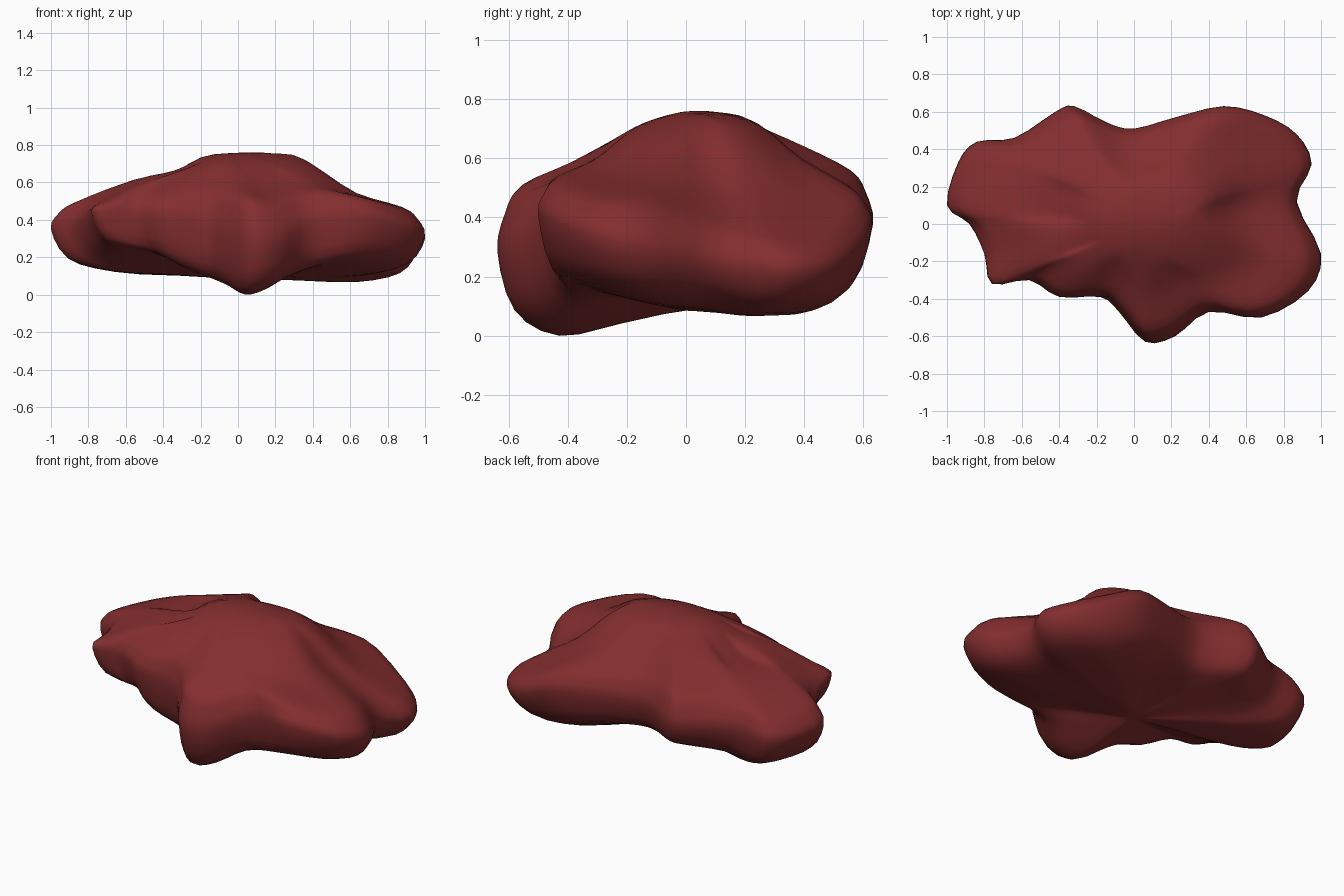
import bpy
import bmesh
from mathutils import Vector

cube = bpy.data.objects.get("Cube")
if cube:
    bpy.data.objects.remove(cube, do_unlink=True)

# Lobes of the lump, counter-clockwise from the right hand notch:
# rim x, rim y, rim height, shoulder height, underside height
LOBES = [
    (.87, .12, .25, .40, .09),
    (.95, .32, .22, .35, .07),
    (.87, .48, .23, .36, .07),
    (.70, .58, .28, .42, .08),
    (.48, .63, .37, .50, .13),
    (.22, .57, .39, .52, .17),
    (.0, .51, .39, .53, .18),
    (-.14, .54, .40, .54, .19),
    (-.32, .63, .38, .56, .20),
    (-.42, .60, .38, .55, .19),
    (-.64, .46, .37, .53, .15),
    (-.84, .44, .34, .49, .12),
    (-.94, .33, .34, .48, .12),
    (-1, .10, .35, .49, .13),
    (-.88, .0, .37, .52, .15),
    (-.80, -.16, .42, .52, .20),
    (-.76, -.32, .44, .51, .24),
    (-.56, -.30, .43, .54, .20),
    (-.40, -.39, .42, .54, .14),
    (-.18, -.39, .38, .55, .08),
    (-.08, -.47, .33, .53, .05),
    (.06, -.63, .29, .51, .0),
    (.22, -.60, .29, .49, .03),
    (.40, -.47, .38, .54, .10),
    (.68, -.50, .41, .53, .16),
    (.93, -.36, .35, .48, .14),
    (1, -.16, .30, .46, .11),
]
AROUND, DOWN = 3, 3
BOTTOM = .085


def spline(a, b, c, d, t):
    """Smooth step from b to c, guided by their neighbours."""
    return (b * 2 + (c - a) * t + (a * 2 - b * 5 + c * 4 - d) * t * t
            + (b * 3 - a - c * 3 + d) * t ** 3) / 2


def dome(x, y):
    """Height of the broad hump that all lobes flow out of."""
    u, v = x - .06, y - .05
    return .76 - .25 * u ** 2 - 2 * u ** 4 - 1.1 * v ** 2


def section(x, y, rim, shoulder, under):
    """Points from crown to underside in one direction."""
    keys = [(r, dome(x * r, y * r)) for r in (-.2, 0, .2, .4)]
    slope = (keys[-1][1] + shoulder) / 2 - .03 * x
    keys += [(.63, slope), (.88, shoulder), (.96, rim + .6 * (shoulder - rim)),
             (1, rim), (.91, under + .3 * (rim - under)), (.68, under),
             (.34, (under + BOTTOM) / 2), (0, BOTTOM), (-.34, BOTTOM)]
    keys = [Vector(k) for k in keys]
    pts = [spline(*keys[i:i + 4], s / DOWN)
           for i in range(len(keys) - 3) for s in range(DOWN)]
    return [(x * p.x, y * p.x, p.y) for p in pts[1:]]


# Skin: one section per direction, joined around, with a pole at each end
rows = [Vector(r) for r in LOBES]
n = len(rows)
bm = bmesh.new()
columns = []
for i in range(n):
    near = [rows[(i + k) % n] for k in (-1, 0, 1, 2)]
    for s in range(AROUND):
        values = spline(*near, s / AROUND)
        columns.append([bm.verts.new(p) for p in section(*values)])
top = bm.verts.new((0, 0, dome(0, 0)))
bottom = bm.verts.new((0, 0, BOTTOM))
for i, here in enumerate(columns):
    prev = columns[i - 1]
    bm.faces.new((top, prev[0], here[0]))
    bm.faces.new((bottom, here[-1], prev[-1]))
    for j in range(len(here) - 1):
        bm.faces.new((prev[j], prev[j + 1], here[j + 1], here[j]))
bmesh.ops.recalc_face_normals(bm, faces=bm.faces)

# Rest the lowest point on the ground
lowest = min(v.co.z for v in bm.verts)
bmesh.ops.translate(bm, verts=bm.verts, vec=(0, 0, -lowest))
for f in bm.faces:
    f.smooth = True

mesh = bpy.data.meshes.new("lump_body")
bm.to_mesh(mesh)
bm.free()
body = bpy.data.objects.new("lump_body", mesh)
bpy.context.collection.objects.link(body)

# Dark red colour
red = bpy.data.materials.new("dark_red")
red.use_nodes = True
colour = (.23, .027, .028, 1)
red.diffuse_color = colour
red.node_tree.nodes["Principled BSDF"].inputs["Base Color"].default_value = colour
mesh.materials.append(red)
